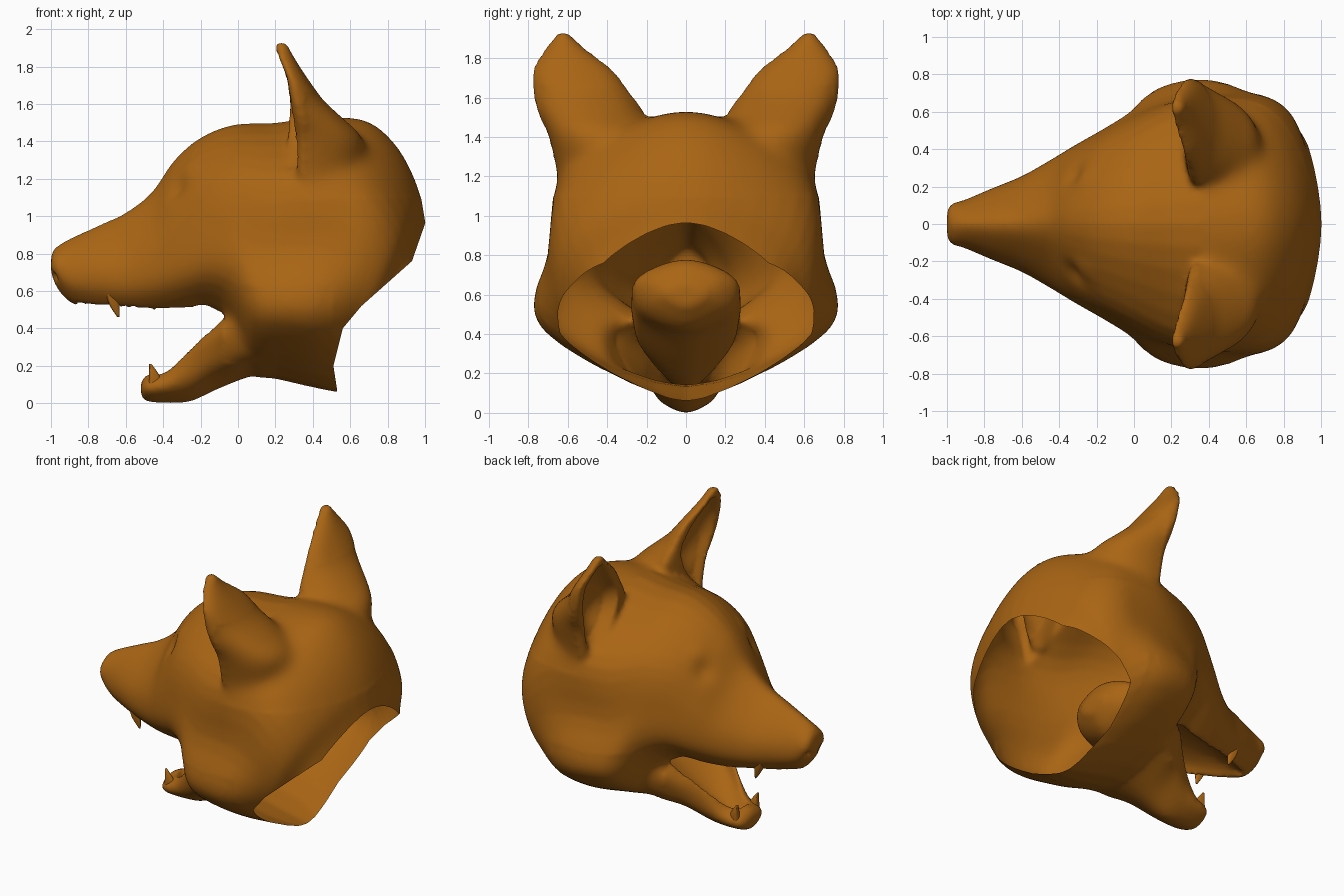
import bpy, bmesh, math
from mathutils import Vector as V

if "Cube" in bpy.data.objects:
    bpy.data.objects.remove(bpy.data.objects["Cube"])

fur = bpy.data.materials.new("fur")
fur.diffuse_color = (0.40, 0.13, 0.007, 1)
fur.use_nodes = True
fur.node_tree.nodes["Principled BSDF"].inputs["Base Color"].default_value = fur.diffuse_color


def spline(pts, n, closed=False):
    """Catmull-Rom curve through pts, n steps per span."""
    k = len(pts)
    out = []
    for i in range(k if closed else k - 1):
        if closed:
            a, b, c, d = (pts[(i + j) % k] for j in (-1, 0, 1, 2))
        else:
            a, b, c, d = (pts[min(max(i + j, 0), k - 1)] for j in (-1, 0, 1, 2))
        for s in range(n):
            t = s / n
            m1, m2 = (c - a) / 2, (d - b) / 2
            out.append(b * (2*t**3 - 3*t*t + 1) + m1 * (t**3 - 2*t*t + t)
                       + c * (3*t*t - 2*t**3) + m2 * (t**3 - t*t))
    return out if closed else out + [pts[-1].copy()]


def section(tx, tz, bx, bz, w1, w2, w3):
    """Symmetric ring from a top point, a bottom point and three half widths."""
    top, bot = V((tx, 0, tz)), V((bx, 0, bz))
    half = [(w1, .2), (w2, .5), (w3, .78)]
    ring = [(0, 0)] + half + [(0, 1)] + [(-w, u) for w, u in reversed(half)]
    return [top.lerp(bot, u) + V((0, w, 0)) for w, u in ring]


def oval(z, x0, x1, y0, y1):
    """Level ring, flatter towards the front."""
    cx = x0 + .25 * (x1 - x0)
    ring = []
    for i in range(8):
        c, s = math.cos(i * math.pi / 4), math.sin(i * math.pi / 4)
        ring.append(V((cx + c * (x1 - cx if c > 0 else cx - x0),
                       (y0 + y1) / 2 + (y1 - y0) / 2 * s, z)))
    return ring


def loft(name, rings, n=5):
    """Closed smooth skin through the rings."""
    cols = [spline([r[j] for r in rings], n) for j in range(len(rings[0]))]
    bm = bmesh.new()
    loops = [[bm.verts.new(p) for p in spline([c[i] for c in cols], 5, True)]
             for i in range(len(cols[0]))]
    m = len(loops[0])
    for a, b in zip(loops, loops[1:]):
        for j in range(m):
            bm.faces.new((a[j], a[(j + 1) % m], b[(j + 1) % m], b[j]))
    for lp in (loops[0], loops[-1]):
        c = bm.verts.new(sum((v.co for v in lp), V()) / m)
        for j in range(m):
            bm.faces.new((lp[j], lp[(j + 1) % m], c))
    bmesh.ops.recalc_face_normals(bm, faces=bm.faces)
    me = bpy.data.meshes.new(name)
    bm.to_mesh(me)
    bm.free()
    me.materials.append(fur)
    me.polygons.foreach_set("use_smooth", [True] * len(me.polygons))
    ob = bpy.data.objects.new(name, me)
    bpy.context.collection.objects.link(ob)
    return ob


def apply(ob, kind, **settings):
    mod = ob.modifiers.new("m", kind)
    for k, v in settings.items():
        setattr(mod, k, v)
    bpy.context.view_layer.objects.active = ob
    bpy.ops.object.modifier_apply(modifier=mod.name)


def combine(ob, other, op):
    apply(ob, 'BOOLEAN', object=other, operation=op, solver='EXACT')
    bpy.data.objects.remove(other)


# Skull, muzzle and neck
head = loft("wolf_head", [section(*s) for s in (
    (-1.0, .78, -1.0, .70, .05, .07, .05),
    (-.98, .83, -.97, .62, .08, .11, .08),
    (-.90, .88, -.90, .54, .09, .13, .11),
    (-.75, .95, -.76, .48, .12, .19, .16),
    (-.60, 1.02, -.60, .44, .15, .25, .22),
    (-.46, 1.13, -.45, .42, .20, .33, .29),
    (-.34, 1.30, -.30, .42, .28, .41, .37),
    (-.20, 1.42, -.15, .43, .37, .49, .45),
    (-.02, 1.49, -.04, .34, .45, .57, .53),
    (.20, 1.50, .05, .16, .55, .64, .67),
    (.42, 1.53, .20, .13, .60, .68, .73),
    (.68, 1.52, .33, .10, .59, .70, .72),
    (.85, 1.38, .42, .08, .57, .70, .63),
    (.96, 1.17, .49, .065, .53, .65, .50),
    (1.0, .98, .53, .06, .46, .56, .42),
    (1.03, .80, .62, .04, .42, .48, .36))])

# Lower jaw
jaw = loft("jaw", [section(*s) for s in (
    (-.52, .11, -.52, .05, .04, .06, .04),
    (-.49, .15, -.49, .01, .10, .13, .09),
    (-.38, .20, -.36, .0, .13, .16, .11),
    (-.27, .36, -.25, .01, .17, .20, .15),
    (-.15, .46, -.12, .07, .27, .29, .21),
    (-.05, .52, .0, .12, .36, .38, .30),
    (.15, .55, .16, .18, .40, .44, .34),
    (.30, .50, .30, .25, .25, .28, .20))])
combine(head, jaw, 'UNION')

# Ears with hollow fronts
for s in (1, -1):
    ear = loft("ear", [oval(z, a, b, s * c, s * d) for z, a, b, c, d in (
        (.95, .30, .55, .30, .61), (1.2, .28, .62, .24, .655),
        (1.40, .265, .68, .18, .70), (1.52, .262, .57, .21, .75),
        (1.62, .26, .46, .28, .775), (1.74, .25, .37, .37, .78),
        (1.85, .21, .30, .51, .715), (1.93, .20, .26, .60, .65))])
    combine(head, ear, 'UNION')
    cup = loft("ear_cup", [oval(z, a, b, s * c, s * d) for z, a, b, c, d in (
        (1.25, .25, .32, .55, .63), (1.45, .19, .42, .38, .67),
        (1.60, .18, .39, .35, .72), (1.75, .15, .32, .45, .73),
        (1.87, .13, .235, .57, .66))])
    combine(head, cup, 'DIFFERENCE')

# Mouth cavity: palate, then jaw trough and throat
for name, rows in (
    ("palate_cut", (
        (-.86, .56, -.86, .40, .04, .05, .04),
        (-.60, .60, -.60, .36, .13, .15, .13),
        (-.30, .63, -.30, .36, .19, .22, .19),
        (-.05, .70, -.05, .40, .23, .26, .22),
        (.22, .78, .22, .42, .22, .26, .20),
        (.32, .72, .32, .50, .14, .16, .12))),
    ("trough_cut", (
        (-.44, .30, -.44, .11, .06, .07, .05),
        (-.36, .42, -.34, .10, .11, .12, .09),
        (-.20, .52, -.20, .16, .20, .20, .16),
        (-.05, .60, -.05, .26, .25, .26, .22),
        (.12, .70, .12, .38, .25, .27, .22),
        (.25, .77, .25, .43, .22, .25, .19),
        (.35, .66, .35, .54, .08, .10, .07)))):
    combine(head, loft(name, [section(*r) for r in rows]), 'DIFFERENCE')

# Blend the parts into one skin, more strongly behind the ears
apply(head, 'REMESH', mode='VOXEL', voxel_size=.016)
bm = bmesh.new()
bm.from_mesh(head.data)
ear_base = [v for v in bm.verts if v.co.x > .36 and 1.1 < v.co.z < 1.66]
cheeks = [v for v in bm.verts if -.08 < v.co.x < .5 and v.co.z < .62 and abs(v.co.y) > .3]
for verts, count in ((bm.verts, 5), (ear_base, 50), (cheeks, 30)):
    for _ in range(count):
        bmesh.ops.smooth_vert(bm, verts=verts, factor=.5,
                              use_axis_x=True, use_axis_y=True, use_axis_z=True)

# Eye sockets, brows and nostrils pressed into or out of the skin
bm.normal_update()
for x, y, z, r, depth in ((-.36, .29, 1.17, .07, .03), (-.30, .27, 1.28, .07, -.015),
                          (-.975, .06, .68, .022, .025)):
    for s in (1, -1):
        c = V((x, s * y, z))
        near = [(v, v.normal.copy()) for v in bm.verts if (v.co - c).length < 3 * r]
        for v, nrm in near:
            v.co -= nrm * depth * math.exp(-((v.co - c).length / r) ** 2)

# Open neck, trimmed along its bent rim
rim = [(.535, .0), (.53, .07), (.51, .20), (.56, .40), (.66, .52), (.93, .76), (1.0, .96),
       (1.05, 1.1)]
for (x0, z0), (x1, z1) in zip(rim, rim[1:]):
    faces = [f for f in bm.faces if f.calc_center_median().x > .4
             and z0 - .06 < f.calc_center_median().z < z1 + .06]
    geom = list({e for f in faces for e in f.edges}) + list({v for f in faces for v in f.verts})
    bmesh.ops.bisect_plane(bm, geom=faces + geom, dist=1e-5, plane_co=(x0, 0, z0),
                           plane_no=(z1 - z0, 0, x0 - x1))


def beyond_rim(f):
    c = f.calc_center_median()
    for (x0, z0), (x1, z1) in zip(rim, rim[1:]):
        if z0 <= c.z < z1:
            return c.x > x0 + (x1 - x0) * (c.z - z0) / (z1 - z0)
    return c.z < 0 and c.x > .53


bmesh.ops.delete(bm, geom=[f for f in bm.faces if beyond_rim(f)], context='FACES')
bm.to_mesh(head.data)
bm.free()
head.data.polygons.foreach_set("use_smooth", [True] * len(head.data.polygons))
if not head.data.materials:
    head.data.materials.append(fur)

# Canine teeth
for s, side in ((1, "left"), (-1, "right")):
    loft("upper_canine_" + side, [oval(z, a, b, s * c, s * d) for z, a, b, c, d in (
        (.60, -.71, -.64, .13, .19), (.53, -.69, -.633, .135, .18),
        (.46, -.645, -.633, .15, .16))], 3)
    loft("lower_canine_" + side, [oval(z, a, b, s * c, s * d) for z, a, b, c, d in (
        (.09, -.48, -.40, .08, .13), (.15, -.475, -.42, .085, .13),
        (.21, -.475, -.463, .105, .12))], 3)
